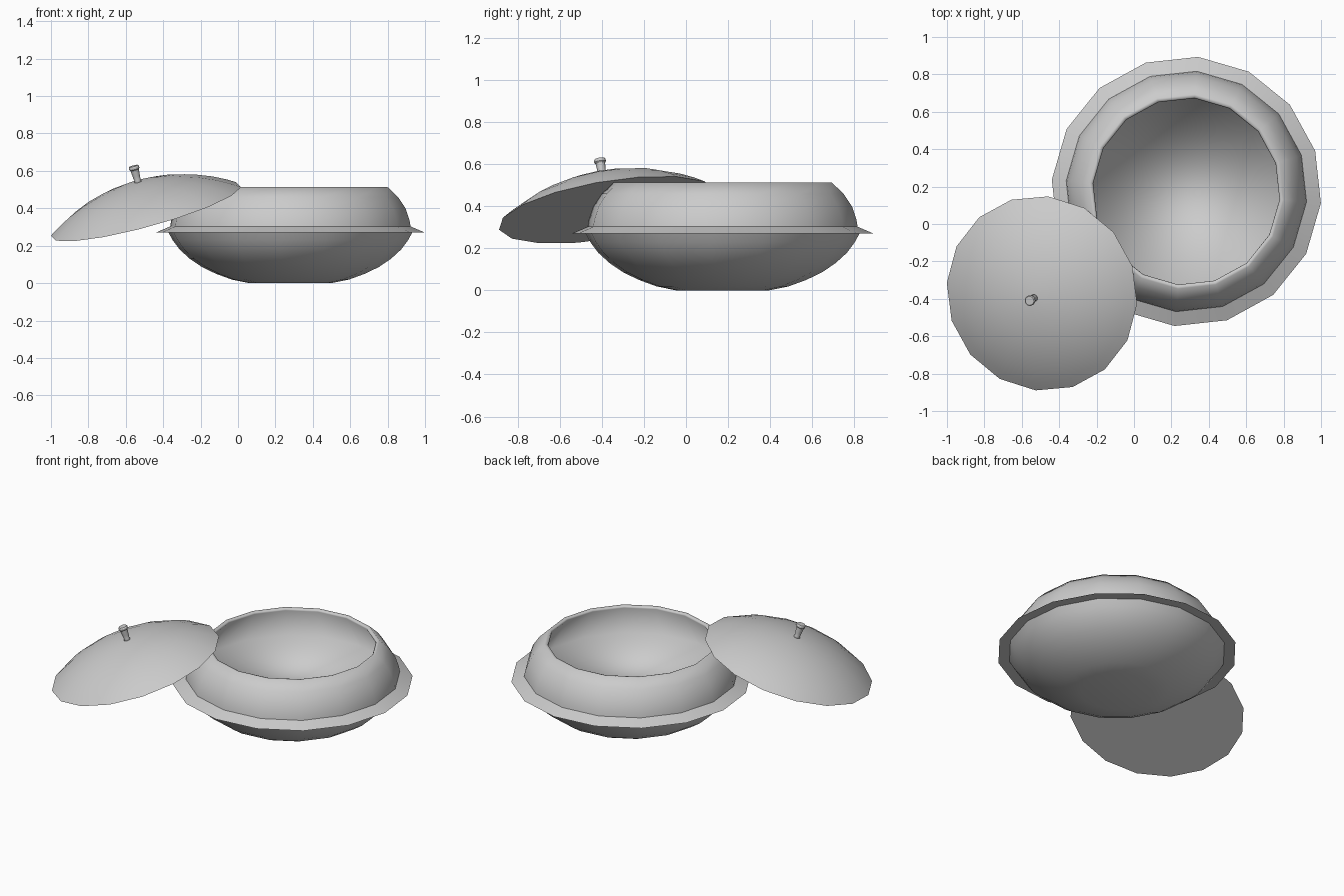
import bpy, bmesh, math
from mathutils import Matrix, Vector

if "Cube" in bpy.data.objects:
    bpy.data.objects.remove(bpy.data.objects["Cube"])

SIDES = 16
PHASE = math.radians(-5)


def lathe(name, profile, matrix, sharp_rings=()):
    """Spin an (r, z) profile into a 16-sided smooth solid, ends capped by
    flat n-gons; the listed rings keep a sharp edge."""
    bm = bmesh.new()
    rings = [[bm.verts.new((r * math.cos(PHASE + i * math.tau / SIDES),
                            r * math.sin(PHASE + i * math.tau / SIDES), z))
              for i in range(SIDES)] for r, z in profile]
    for a, b in zip(rings, rings[1:]):
        for i in range(SIDES):
            j = (i + 1) % SIDES
            bm.faces.new((a[i], a[j], b[j], b[i]))
    bm.faces.new(rings[0])
    bm.faces.new(rings[-1])
    for f in bm.faces:
        f.smooth = True
    for k in sharp_rings:
        for i in range(SIDES):
            bm.edges.get((rings[k][i], rings[k][(i + 1) % SIDES])).smooth = False
    bmesh.ops.recalc_face_normals(bm, faces=bm.faces)
    mesh = bpy.data.meshes.new(name)
    bm.to_mesh(mesh)
    bm.free()
    ob = bpy.data.objects.new(name, mesh)
    bpy.context.collection.objects.link(ob)
    ob.matrix_world = matrix
    return ob


# Pot: rounded bottom, flange (sharp edges), shoulder, rim
pot = [(0.22, 0), (0.315, 0.019), (0.40, 0.050), (0.475, 0.086), (0.54, 0.13),
       (0.595, 0.18), (0.632, 0.23), (0.655, 0.272), (0.722, 0.27), (0.645, 0.303),
       (0.64, 0.335), (0.618, 0.40), (0.578, 0.46), (0.522, 0.513), (0.505, 0.511)]
# Hollow: wall widening under the rim to a flat floor at flange height
hollow = [(0.50, 0.50), (0.62, 0.28)]
lathe("pot", pot + hollow, Matrix.Translation((0.28, 0.174, 0)), (7, 8, 9))

# Lid placement: leaning on the pot rim, raised toward the pot
lean = math.radians(31)
axis = Vector((math.sin(lean), -math.cos(lean), 0))
lid_matrix = (Matrix.Translation((-0.492, -0.371, 0.383))
              @ Matrix.Rotation(math.radians(17.7), 4, axis))


def dome(r, height=0.165, radius=0.528):
    """Height of a spherical cap over its rim at distance r."""
    s = (radius ** 2 + height ** 2) / (2 * height)
    return math.sqrt(s * s - r * r) - (s - height)


# Lid: dome with flat underside
radii = [0.528, 0.48, 0.41, 0.32, 0.22, 0.11, 0.02]
lathe("lid", [(r, dome(r)) for r in radii], lid_matrix, (0,))

# Knob on the lid
knob = [(0.023, 0.155), (0.017, 0.175), (0.020, 0.20), (0.023, 0.233),
        (0.028, 0.239), (0.028, 0.249), (0.024, 0.255)]
lathe("knob", knob, lid_matrix, (3, 4, 5, 6))
